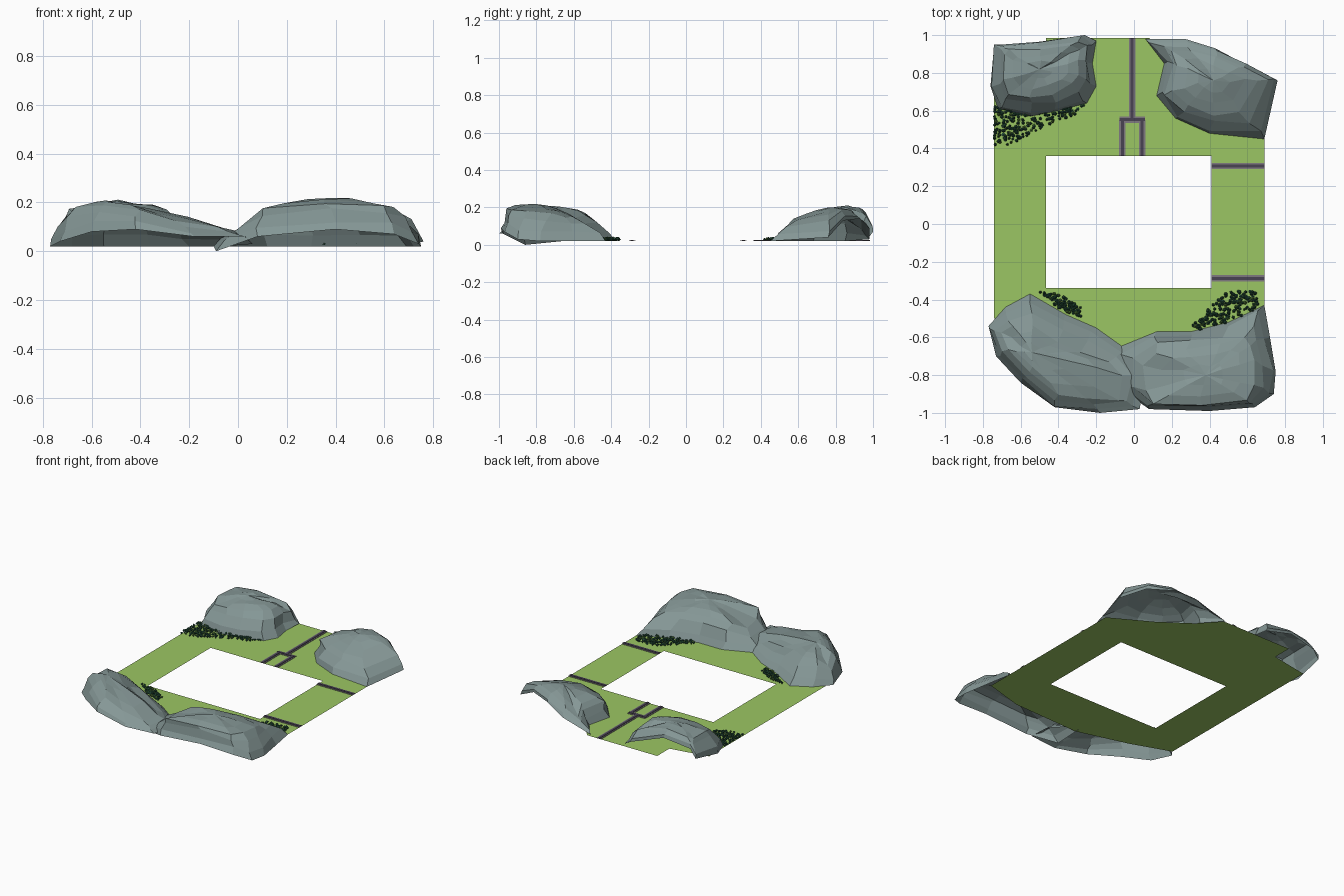
import bpy, bmesh, math, random
from mathutils import Vector

if "Cube" in bpy.data.objects:
    bpy.data.objects.remove(bpy.data.objects["Cube"])

random.seed(7)
GZ = 0.02  # lawn height


def material(name, rgb):
    m = bpy.data.materials.new(name)
    m.diffuse_color = (*rgb, 1)
    m.use_nodes = True
    m.node_tree.nodes["Principled BSDF"].inputs["Base Color"].default_value = m.diffuse_color
    return m


stone = material("grey stone", (0.235, 0.31, 0.305))
lawn = material("lawn green", (0.33, 0.565, 0.125))
leaf = material("dark leaf green", (0.018, 0.075, 0.042))
moss = material("moss green", (0.09, 0.2, 0.04))
kerb = material("kerb grey", (0.21, 0.19, 0.215))
paving = material("dark purple paving", (0.065, 0.055, 0.085))


def finish(name, bm, *mats):
    me = bpy.data.meshes.new(name)
    bm.to_mesh(me)
    bm.free()
    for m in mats:
        me.materials.append(m)
    ob = bpy.data.objects.new(name, me)
    bpy.context.collection.objects.link(ob)
    return ob


def polygons(name, polys, z, mat):
    bm = bmesh.new()
    for p in polys:
        bm.faces.new([bm.verts.new((x, y, z)) for x, y in p])
    bmesh.ops.remove_doubles(bm, verts=bm.verts, dist=0.0005)
    return finish(name, bm, mat)


# Lawn: four strips round a rectangular opening, corners hidden by rocks
polygons("lawn", [
    [(-.74, -.5), (-.465, -.6), (-.465, -.34), (-.465, .36), (-.465, .85), (-.74, .8)],
    [(-.465, -.6), (-.1, -.7), (.41, -.68), (.41, -.34), (-.465, -.34)],
    [(.41, -.68), (.69, -.6), (.69, .54), (.41, .7), (.41, .36), (.41, -.34)],
    [(-.465, .36), (.41, .36), (.41, .7), (.2, .85), (.08, .985), (-.465, .985)],
], GZ, lawn)


# Paths: grey kerbed strip, raised purple paving lane down the middle
def path(name, x0, y0, x1, y1):
    for part, w, h, mat in (("kerb", .017, .003, kerb), ("paving", .008, .006, paving)):
        wx, wy = (w, 0) if x0 == x1 else (0, w)
        bm = bmesh.new()
        bmesh.ops.create_cube(bm, size=1)
        for v in bm.verts:
            v.co.x = (x0 + x1) / 2 + v.co.x * (x1 - x0 + 2 * wx)
            v.co.y = (y0 + y1) / 2 + v.co.y * (y1 - y0 + 2 * wy)
            v.co.z = GZ + (v.co.z + .5) * h + .0005
        finish(f"{name}_{part}", bm, mat)


path("right_path_back", .41, .307, .69, .307)
path("right_path_front", .41, -.288, .69, -.288)
path("back_path", -.01, .55, -.01, .985)
path("fork_crossbar", -.078, .552, .058, .552)
path("fork_leg_left", -.062, .36, -.062, .55)
path("fork_leg_right", .043, .36, .043, .55)


# Rocks: open shells lofted from a foot outline to a shoulder outline and crown
def rock(name, pairs, crown):
    bm = bmesh.new()
    foot = [Vector(p[:3]) for p in pairs]
    top = [Vector(p[3:]) for p in pairs]
    c = Vector(crown)

    def jit(v, a=.014):
        return v + Vector((random.uniform(-a, a), random.uniform(-a, a), random.uniform(-a, a) * .6))

    rings = [[f.copy() for f in foot]]
    for h, v in ((.22, .34), (.62, .76)):
        rings.append([jit(Vector((f.x + (t.x - f.x) * h, f.y + (t.y - f.y) * h,
                                  f.z + (t.z - f.z) * v))) for f, t in zip(foot, top)])
    rings.append([jit(t, .007) for t in top])
    for k in (.3, .65):
        rings.append([jit(t.lerp(c, k) + Vector((0, 0, .006)), .009) for t in top])
    loops = [[bm.verts.new(v) for v in r] for r in rings]
    n = len(pairs)
    for a, b in zip(loops, loops[1:]):
        for i in range(n):
            j = (i + 1) % n
            bm.faces.new((a[i], a[j], b[j], b[i]))
    cv = bm.verts.new(c)
    for i in range(n):
        bm.faces.new((loops[-1][i], loops[-1][(i + 1) % n], cv))
    finish(name, bm, stone)


rock("rock_back_left", [
    (-.25, .64, .02, -.33, .74, .17), (-.2, .73, .02, -.29, .79, .17),
    (-.22, .85, .02, -.29, .87, .17), (-.2, .97, .03, -.28, .93, .13),
    (-.26, 1.0, .07, -.33, .95, .17), (-.5, .965, .15, -.5, .93, .2),
    (-.7, .95, .12, -.66, .92, .18), (-.74, .95, .06, -.69, .9, .17),
    (-.76, .73, .02, -.69, .76, .17), (-.72, .61, .02, -.66, .69, .15),
    (-.55, .57, .02, -.55, .67, .16), (-.4, .6, .02, -.43, .69, .17),
], (-.5, .82, .205))
rock("rock_back_right", [
    (.06, .98, .03, .2, .92, .1), (.16, .85, .02, .22, .84, .15),
    (.12, .68, .02, .2, .7, .15), (.22, .56, .02, .28, .63, .14),
    (.4, .48, .02, .42, .58, .14), (.69, .45, .02, .56, .6, .13),
    (.76, .76, .04, .66, .76, .16), (.6, .84, .13, .55, .83, .19),
    (.43, .93, .14, .43, .88, .19), (.27, .98, .09, .3, .92, .15),
], (.42, .76, .2))
rock("rock_front_left", [
    (-.77, -.54, .02, -.7, -.57, .13), (-.73, -.7, .04, -.67, -.67, .18),
    (-.6, -.84, .08, -.55, -.78, .19), (-.42, -.97, .09, -.4, -.9, .17),
    (-.18, -1, .06, -.25, -.93, .12), (.03, -.98, .06, -.08, -.93, .095),
    (.06, -.8, .03, -.06, -.8, .1), (-.06, -.65, .02, -.13, -.73, .085),
    (-.2, -.55, .02, -.28, -.68, .11), (-.36, -.48, .02, -.4, -.62, .14),
    (-.55, -.37, .02, -.53, -.53, .16), (-.68, -.44, .02, -.64, -.54, .17),
], (-.54, -.68, .205))
rock("rock_front_right", [
    (-.09, -.86, 0, .06, -.88, .13), (.08, -.98, .06, .1, -.95, .18),
    (.4, -.99, .09, .35, -.955, .195), (.64, -.97, .07, .6, -.93, .185),
    (.74, -.9, .03, .63, -.85, .18), (.75, -.78, .02, .64, -.72, .17),
    (.72, -.6, .02, .62, -.64, .15), (.69, -.43, .02, .58, -.6, .15),
    (.5, -.52, .02, .45, -.64, .17), (.3, -.57, .02, .28, -.66, .175),
    (.12, -.57, .02, .12, -.68, .16), (-.1, -.66, .02, .05, -.75, .12),
], (.38, -.8, .218))


# Shrubs: many tiny tufts scattered inside a patch outline
def inside(x, y, poly):
    hit = False
    for (x0, y0), (x1, y1) in zip(poly, poly[1:] + poly[:1]):
        if (y0 > y) != (y1 > y) and x < x0 + (y - y0) * (x1 - x0) / (y1 - y0):
            hit = not hit
    return hit


def shrubs(name, poly, count):
    bm = bmesh.new()
    xs, ys = zip(*poly)
    while count:
        x, y = random.uniform(min(xs), max(xs)), random.uniform(min(ys), max(ys))
        if not inside(x, y, poly):
            continue
        count -= 1
        r, h = random.uniform(.007, .011), random.uniform(.012, .024)
        a0 = random.uniform(0, math.tau)
        ring = [bm.verts.new((x + r * math.cos(a0 + k * math.tau / 5),
                              y + r * math.sin(a0 + k * math.tau / 5), GZ + h * .6)) for k in range(5)]
        low, tip = bm.verts.new((x, y, GZ)), bm.verts.new((x, y, GZ + h))
        shade = 1 if random.random() < .12 else 0
        for k in range(5):
            a, b = ring[k], ring[(k + 1) % 5]
            for f in (bm.faces.new((a, b, tip)), bm.faces.new((b, a, low))):
                f.material_index = shade
    finish(name, bm, leaf, moss)


shrubs("shrubs_back_left", [(-.74, .62), (-.74, .41), (-.66, .42), (-.4, .55),
                            (-.25, .59), (-.25, .63), (-.45, .61)], 230)
shrubs("shrubs_front_left", [(-.5, -.36), (-.4, -.37), (-.27, -.45), (-.28, -.49), (-.38, -.46)], 95)
shrubs("shrubs_front_right", [(.31, -.54), (.41, -.43), (.5, -.36), (.65, -.35),
                              (.66, -.44), (.5, -.52), (.34, -.56)], 200)
